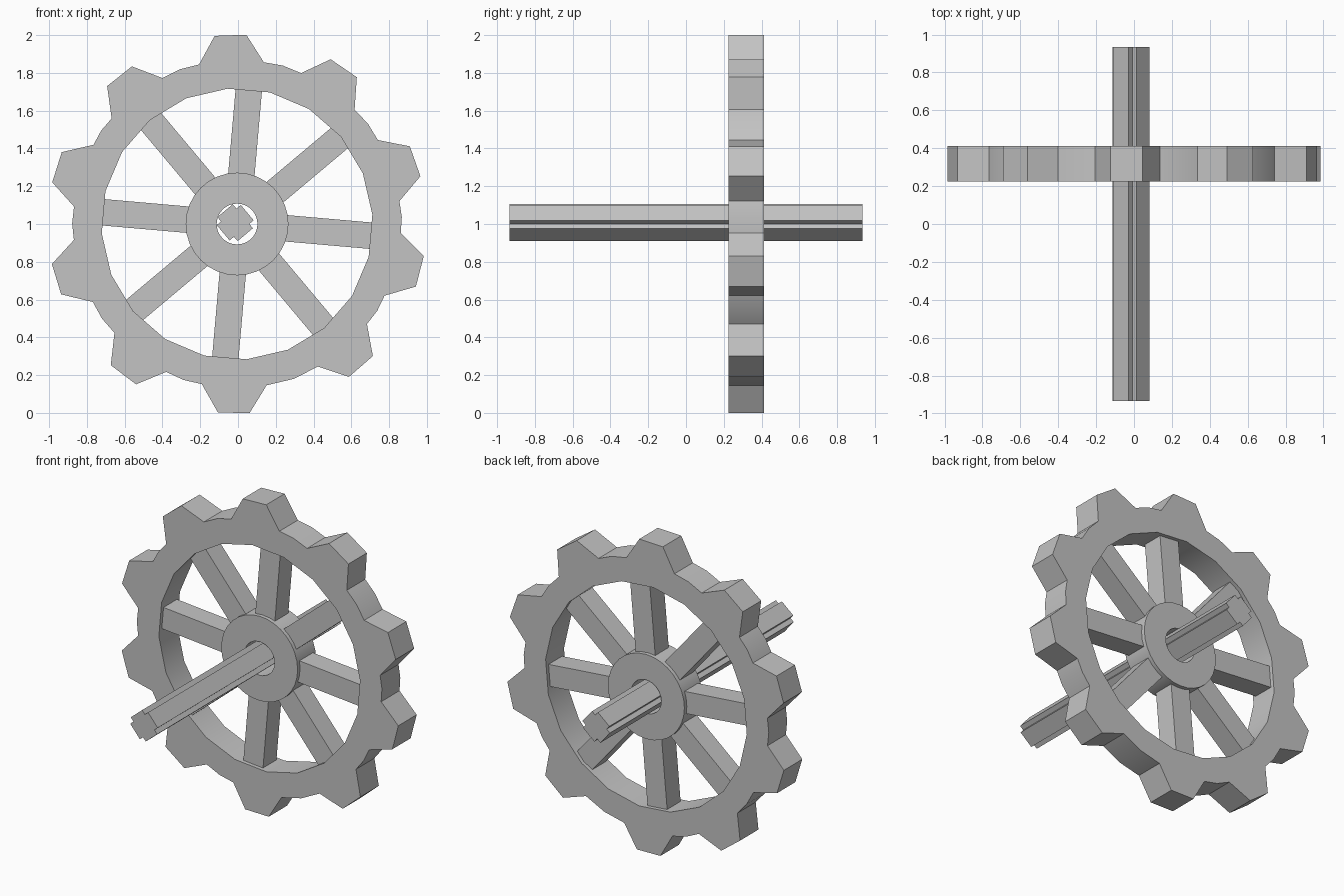
import bpy, bmesh, math
from math import cos, sin, radians

cube = bpy.data.objects.get("Cube")
if cube:
    bpy.data.objects.remove(cube, do_unlink=True)

CX, CZ = -0.005, 1.0          # wheel centre
Y0, Y1 = 0.225, 0.412         # wheel front and back

gray = bpy.data.materials.new("plain_gray")
gray.use_nodes = True
COLOR = (0.55, 0.55, 0.55, 1)
gray.diffuse_color = COLOR
gray.node_tree.nodes["Principled BSDF"].inputs["Base Color"].default_value = COLOR


def polar(r, deg, cx=CX, cz=CZ):
    return (cx + r * cos(radians(deg)), cz + r * sin(radians(deg)))


def circle(r, sides, start=0):
    return [polar(r, start + 360 * i / sides) for i in range(sides)]


def prism(name, loops, y0, y1):
    """Extrude an outline, and any hole outlines, along y."""
    bm = bmesh.new()
    levels = []
    for y in (y0, y1):
        rings, edges = [], []
        for pts in loops:
            ring = [bm.verts.new((x, y, z)) for x, z in pts]
            edges += [bm.edges.new((ring[i - 1], ring[i])) for i in range(len(ring))]
            rings.append(ring)
        bmesh.ops.triangle_fill(bm, use_beauty=True, use_dissolve=False,
                                edges=edges, normal=(0, -1, 0))
        levels.append(rings)
    for a, b in zip(*levels):
        for i in range(len(a)):
            bm.faces.new((a[i - 1], a[i], b[i], b[i - 1]))
    bmesh.ops.recalc_face_normals(bm, faces=bm.faces)
    mesh = bpy.data.meshes.new(name)
    bm.to_mesh(mesh)
    bm.free()
    mesh.materials.append(gray)
    obj = bpy.data.objects.new(name, mesh)
    bpy.context.scene.collection.objects.link(obj)
    bpy.ops.object.select_all(action='DESELECT')
    obj.select_set(True)
    bpy.context.view_layer.objects.active = obj
    bpy.ops.object.shade_smooth_by_angle(angle=radians(25))
    return obj


# Toothed rim: ten slightly uneven teeth with a shallow root between them
tooth_angles = [-91, -49, -14.5, 19.4, 55.6, 92, 128.5, 162.5, 197, 233]
rim = []
for i, a in enumerate(tooth_angles):
    following = tooth_angles[i + 1] if i < 9 else tooth_angles[0] + 360
    rim += [polar(0.868, a - 11.4), polar(1.003, a - 4.8),
            polar(1.003, a + 4.8), polar(0.868, a + 11.4),
            polar(0.873, (a + following) / 2)]
prism("toothed_rim", [rim, circle(0.718, 20, 4)], Y0, Y1)

# Hub with a round bore
prism("hub", [circle(0.272, 32), circle(0.108, 32)], Y0, Y1)

# Eight square spokes between hub and rim
for i in range(8):
    a = radians(40 + 45 * i)
    corners = [(0.25, -0.07), (0.725, -0.07), (0.725, 0.07), (0.25, 0.07)]
    outline = [(CX + u * cos(a) - v * sin(a), CZ + u * sin(a) + v * cos(a))
               for u, v in corners]
    prism(f"spoke_{i + 1}", [outline], Y0 + 0.025, Y1 - 0.025)

# Axle with a cross-shaped section
long, short = 0.083, 0.053
axle = []
for i in range(4):
    a = radians(40 + 90 * i)
    for u, v in ((long, -short), (long, short), (short, short)):
        axle.append((-0.015 + u * cos(a) - v * sin(a),
                     1.007 + u * sin(a) + v * cos(a)))
prism("axle", [axle], -0.935, 0.935)
